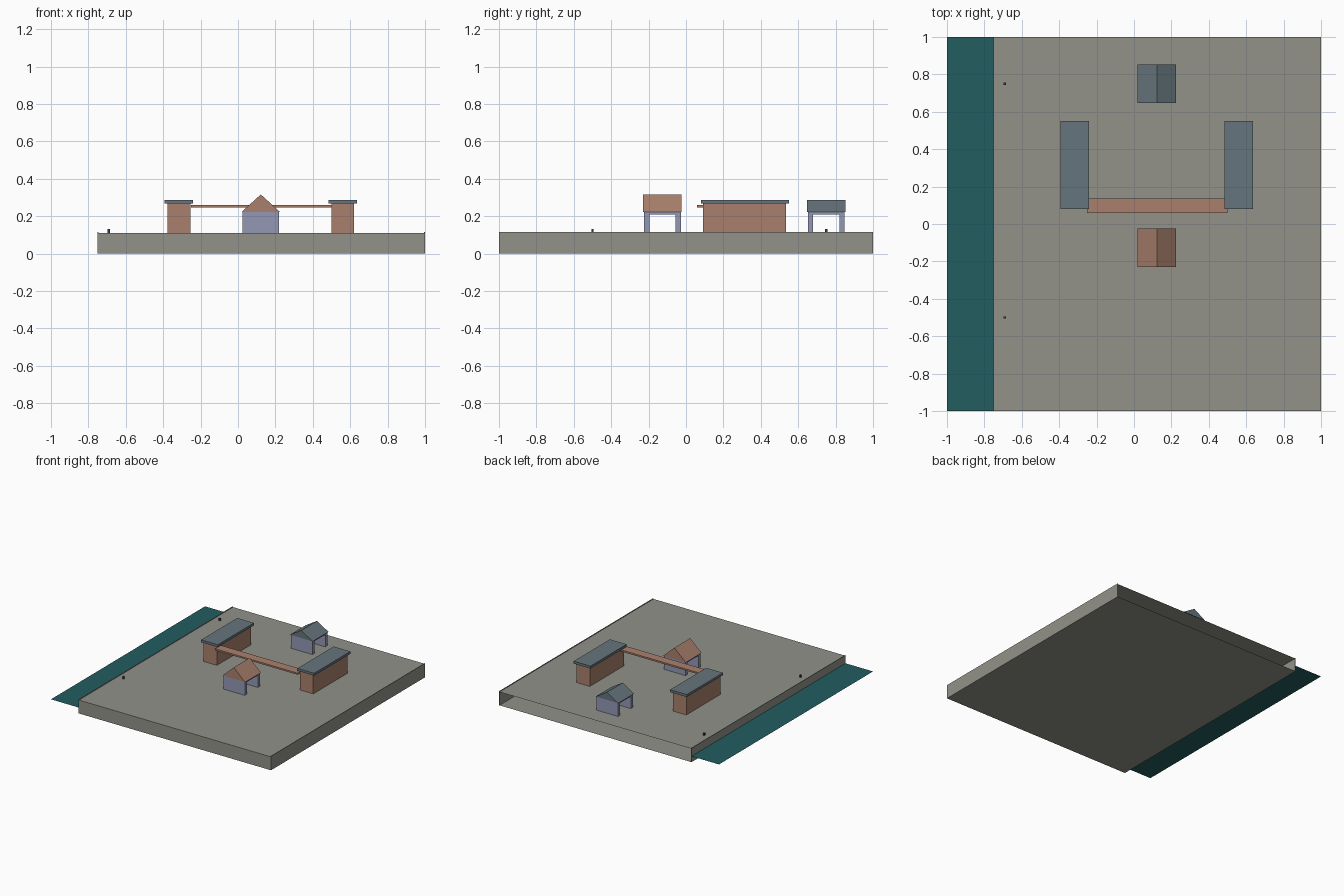
import bpy

cube = bpy.data.objects.get("Cube")
if cube:
    bpy.data.objects.remove(cube, do_unlink=True)


def material(name, r, g, b):
    """Flat material from display colour values, stored as linear."""
    rgb = [(c / 255 / 12.92) if c < 11 else ((c / 255 + 0.055) / 1.055) ** 2.4
           for c in (r, g, b)]
    m = bpy.data.materials.new(name)
    m.use_nodes = True
    m.diffuse_color = (*rgb, 1)
    bsdf = next(n for n in m.node_tree.nodes if n.type == 'BSDF_PRINCIPLED')
    bsdf.inputs["Base Color"].default_value = (*rgb, 1)
    return m


stone = material("paving_stone", 146, 146, 138)
water_blue = material("deep_water", 34, 93, 95)
brick = material("warm_brick", 170, 128, 109)
slate = material("slate_roof", 102, 117, 125)
plaster = material("lavender_plaster", 148, 153, 181)
iron = material("dark_iron", 60, 60, 66)


def build(name, verts, faces, mat):
    mesh = bpy.data.meshes.new(name)
    mesh.from_pydata(verts, [], faces)
    mesh.materials.append(mat)
    obj = bpy.data.objects.new(name, mesh)
    bpy.context.scene.collection.objects.link(obj)
    return obj


def box(name, xs, ys, zs, mat):
    verts = [(x, y, z) for z in zs for y in ys for x in xs]
    faces = [(0, 2, 3, 1), (4, 5, 7, 6), (0, 1, 5, 4),
             (1, 3, 7, 5), (3, 2, 6, 7), (2, 0, 4, 6)]
    return build(name, verts, faces, mat)


def sheet(name, xs, ys, z, mat, flip=False):
    (a, b), (c, d) = xs, ys
    verts = [(a, c, z), (b, c, z), (b, d, z), (a, d, z)]
    return build(name, verts, [(3, 2, 1, 0) if flip else (0, 1, 2, 3)], mat)


def gable(name, xs, ys, eave, ridge, mat):
    """Solid triangular roof with its ridge running along y."""
    mid = sum(xs) / 2
    verts = [p for y in ys
             for p in ((xs[0], y, eave), (xs[1], y, eave), (mid, y, ridge))]
    faces = [(0, 1, 2), (3, 5, 4), (0, 3, 4, 1), (1, 4, 5, 2), (2, 5, 3, 0)]
    return build(name, verts, faces, mat)


# Ground: hollow quay, open at the back, with low side lips
GROUND = 0.11
land_x, land_y = (-0.75, 1.0), (-1.0, 1.0)
sheet("ground_top", land_x, land_y, GROUND, stone)
sheet("ground_bottom", land_x, land_y, 0, stone, flip=True)
build("ground_front_wall",
      [(x, -1, z) for x, z in ((-0.75, 0), (1, 0), (1, GROUND), (-0.75, GROUND))],
      [(0, 1, 2, 3)], stone)
box("quay_wall_right", (-0.75, -0.745), land_y, (0, 0.115), stone)
box("quay_wall_left", (0.995, 1.0), land_y, (0, 0.115), stone)
sheet("courtyard", (-0.25, 0.5), (-0.07, 0.68), GROUND + 0.001, stone)
sheet("water", (-1.0, -0.75), land_y, 0.048, water_blue)

# Two long halls mirrored about the courtyard axis
AXIS = 0.122
for side, sign in (("right", -1), ("left", 1)):
    cx = AXIS + sign * 0.438
    box(f"hall_body_{side}", (cx - 0.061, cx + 0.061), (0.09, 0.535),
        (GROUND, 0.267), brick)
    box(f"hall_roof_{side}", (cx - 0.076, cx + 0.076), (0.08, 0.55),
        (0.267, 0.287), slate)

# Canopy joining the halls
box("canopy", (-0.25, 0.5), (0.06, 0.135), (0.246, 0.259), brick)


def gatehouse(name, cy, ridge, roof_mat):
    """Two end walls, a ceiling slab and a gable roof; open along x."""
    wall_x = (AXIS - 0.097, AXIS + 0.097)
    for label, sign in (("front", -1), ("back", 1)):
        ys = sorted((cy + sign * 0.07, cy + sign * 0.098))
        box(f"{name}_{label}_wall", wall_x, ys, (GROUND, 0.222), plaster)
    box(f"{name}_ceiling", wall_x, (cy - 0.07, cy + 0.07), (0.21, 0.222), plaster)
    gable(f"{name}_roof", (AXIS - 0.103, AXIS + 0.103),
          (cy - 0.103, cy + 0.103), 0.222, ridge, roof_mat)


gatehouse("front_gatehouse", -0.126, 0.316, brick)
gatehouse("rear_gatehouse", 0.75, 0.285, slate)

# Mooring posts along the quay
for label, y in (("front", -0.5), ("rear", 0.75)):
    box(f"{label}_mooring_post", (-0.697, -0.684), (y - 0.006, y + 0.006),
        (GROUND, 0.13), iron)
